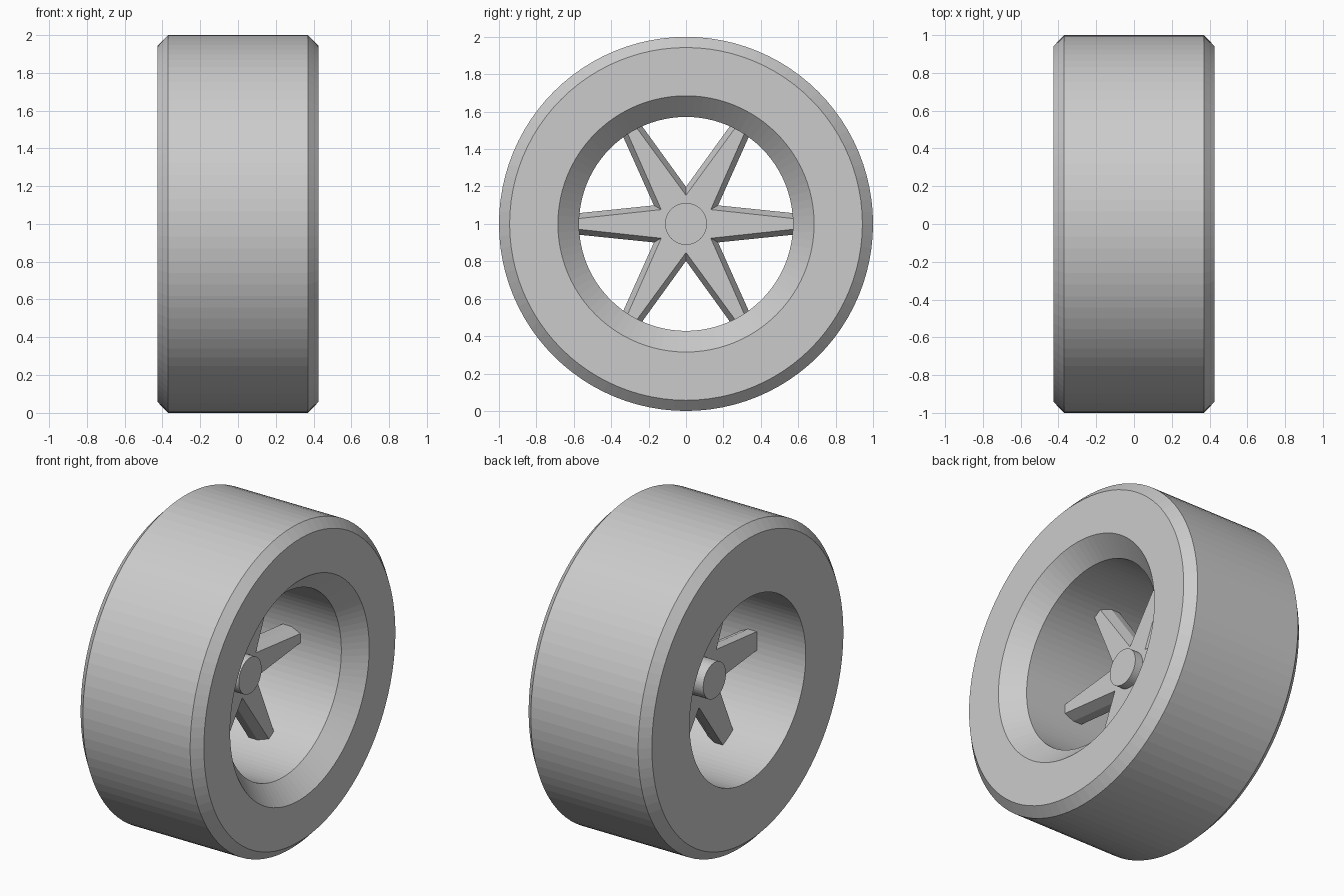
import bpy
import math

if "Cube" in bpy.data.objects:
    bpy.data.objects.remove(bpy.data.objects["Cube"])

CENTER_Z = 1.0


def make_object(name, verts, faces):
    mesh = bpy.data.meshes.new(name)
    mesh.from_pydata(verts, [], faces)
    mesh.update()
    obj = bpy.data.objects.new(name, mesh)
    obj.location.z = CENTER_Z
    bpy.context.collection.objects.link(obj)
    return obj


def lathe_x(name, profile, segments):
    """Spin a closed (x, radius) profile around the x axis."""
    n = len(profile)
    verts, faces = [], []
    for i in range(segments):
        a = 2 * math.pi * i / segments
        verts += [(x, r * math.cos(a), r * math.sin(a)) for x, r in profile]
        k = (i + 1) % segments
        for j in range(n):
            m = (j + 1) % n
            faces.append((i * n + j, i * n + m, k * n + m, k * n + j))
    return make_object(name, verts, faces)


def star(notch, half_width, tip=0.58, count=6):
    """Outline of tapered spokes meeting at notches between them."""
    points = []
    for i in range(count):
        a = 2 * math.pi * i / count
        for u, v in ((tip, -half_width), (tip, half_width),
                     (notch * math.cos(math.pi / count), notch * math.sin(math.pi / count))):
            points.append((u * math.cos(a) - v * math.sin(a),
                           u * math.sin(a) + v * math.cos(a)))
    return points


def loft_x(name, sections):
    """Join (x, outline) sections and cap both ends."""
    n = len(sections[0][1])
    verts = [(x, y, z) for x, outline in sections for y, z in outline]
    faces = []
    for s in range(len(sections) - 1):
        for j in range(n):
            m = (j + 1) % n
            faces.append((s * n + j, s * n + m, (s + 1) * n + m, (s + 1) * n + j))
    last = (len(sections) - 1) * n
    faces.append(tuple(reversed(range(n))))
    faces.append(tuple(range(last, last + n)))
    return make_object(name, verts, faces)


# Tyre with chamfered shoulders, straight bore and flared rim on the outer side
lathe_x("tyre", [(-0.425, 0.572), (0.312, 0.572), (0.425, 0.685), (0.425, 0.943),
                 (0.37, 1.0), (-0.37, 1.0), (-0.425, 0.943)], 96)

# Six tapered spokes, bevelled on the outer side only
wide, narrow = star(0.198, 0.057), star(0.153, 0.028)
loft_x("spokes", [(-0.09, wide), (-0.03, wide), (0.03, narrow)])

# Hub cap through the middle of the spokes
circle = [(0.112 * math.cos(2 * math.pi * i / 48), 0.112 * math.sin(2 * math.pi * i / 48))
          for i in range(48)]
loft_x("hub", [(-0.197, circle), (0.084, circle)])
